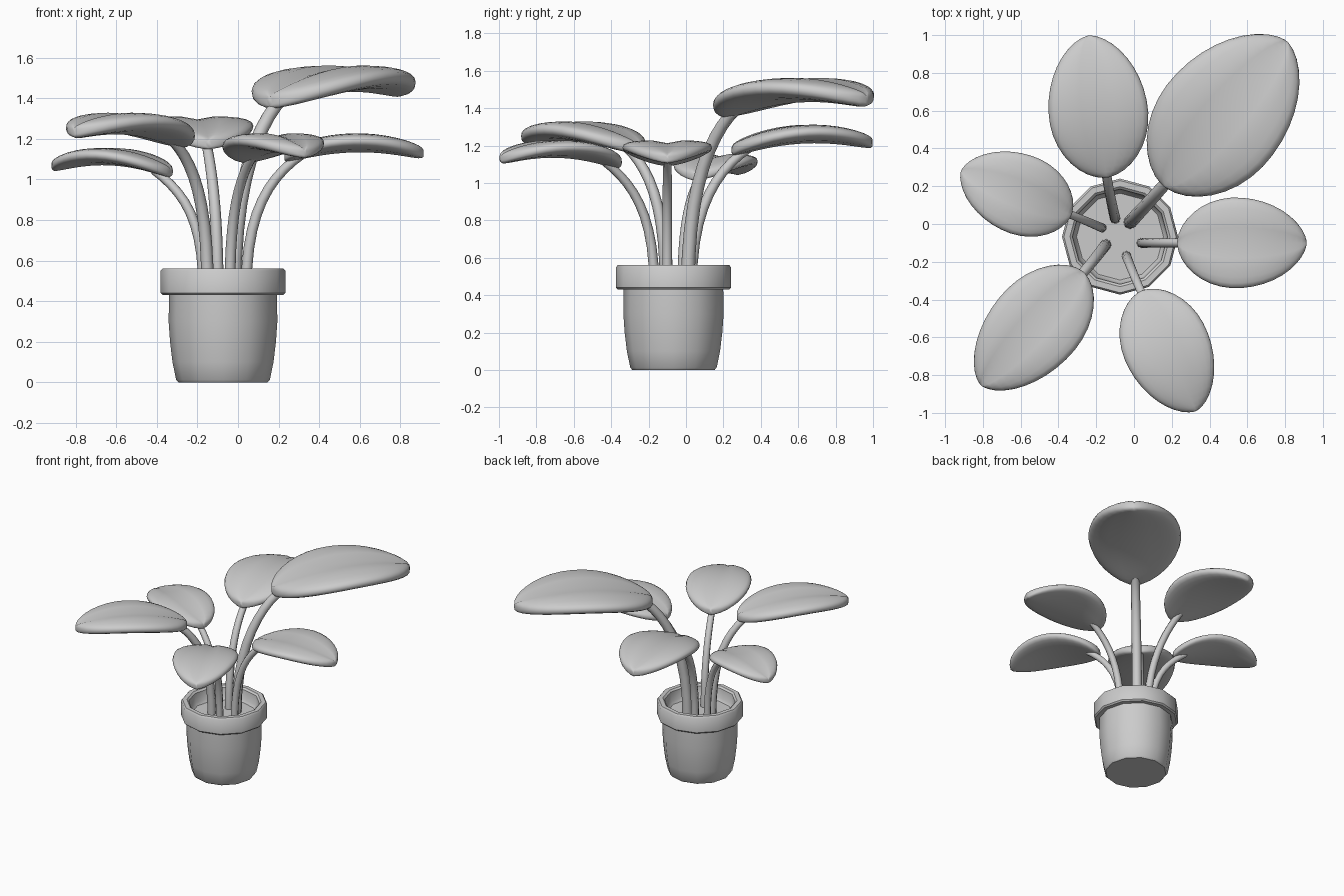
import bpy, bmesh, math
from mathutils import Vector

if "Cube" in bpy.data.objects:
    bpy.data.objects.remove(bpy.data.objects["Cube"])

grey = bpy.data.materials.new("plain grey")
grey.use_nodes = True
grey.diffuse_color = (0.6, 0.6, 0.6, 1)
grey.node_tree.nodes["Principled BSDF"].inputs["Base Color"].default_value = (0.6, 0.6, 0.6, 1)


def finish(obj, angle):
    obj.data.materials.clear()
    obj.data.materials.append(grey)
    bpy.ops.object.select_all(action="DESELECT")
    obj.select_set(True)
    bpy.context.view_layer.objects.active = obj
    if obj.type == "CURVE":
        bpy.ops.object.convert(target="MESH")
    bpy.ops.object.shade_smooth_by_angle(angle=math.radians(angle))


def skin(name, rings, angle):
    """Join closed rings of points into a skin and cap both ends."""
    bm = bmesh.new()
    loops = [[bm.verts.new(p) for p in ring] for ring in rings]
    for a, b in zip(loops, loops[1:]):
        for i in range(len(a)):
            j = (i + 1) % len(a)
            bm.faces.new((a[i], a[j], b[j], b[i]))
    bm.faces.new(loops[0])
    bm.faces.new(loops[-1])
    bmesh.ops.recalc_face_normals(bm, faces=bm.faces)
    mesh = bpy.data.meshes.new(name)
    bm.to_mesh(mesh)
    bm.free()
    obj = bpy.data.objects.new(name, mesh)
    bpy.context.collection.objects.link(obj)
    finish(obj, angle)


# Pot: bulging body, overhanging rim and a sunken soil disc, turned from one profile
POT = Vector((-0.074, -0.067, 0))
SIDES = 12
profile = [(0.22, 0), (0.231, 0.013), (0.249, 0.1), (0.261, 0.2), (0.268, 0.3), (0.266, 0.43),
           (0.297, 0.43), (0.307, 0.44), (0.307, 0.55), (0.297, 0.562),
           (0.265, 0.562), (0.252, 0.55), (0.245, 0.48), (0.23, 0.46)]
skin("pot", [[POT + Vector((r * math.cos(a), r * math.sin(a), z))
              for a in (math.tau * i / SIDES for i in range(SIDES))]
             for r, z in profile], 40)


def rounded(value, power):
    return math.copysign(abs(value) ** power, value)


def leaf(name, base, tip, half_width, heights, thick):
    """Padded leaf with blunt edges, an arched midrib and a groove along it."""
    base, tip = Vector(base), Vector(tip)
    side = Vector((tip.y - base.y, base.x - tip.x)).normalized()
    z0, z1, z2 = heights
    steps, around, widest = 18, 24, 0.45
    rings = []
    for k in range(steps + 1):
        t = 0.5 - 0.5 * math.cos(math.pi * (0.02 + 0.96 * k / steps))
        if t < widest:
            spread = (1 - ((widest - t) / widest) ** 2) ** 0.55
        else:
            spread = (1 - ((t - widest) / (1 - widest)) ** 2) ** 0.6
        centre = base.lerp(tip, t)
        arch = z0 * (1 - t) * (1 - 2 * t) + 4 * z1 * t * (1 - t) + z2 * t * (2 * t - 1)
        depth = thick * spread ** 0.3
        ring = []
        for i in range(around):
            a = math.tau * i / around
            u, v = rounded(math.cos(a), 0.8), rounded(math.sin(a), 0.75)
            groove = depth * max(0, 1 - abs(u) * 3) * (0.3 if v > 0 else 0.1)
            p = centre + side * (half_width * spread * u)
            lift = depth * v - groove + 0.008 * spread * abs(u)
            ring.append((p.x, p.y, arch + lift))
        rings.append(ring)
    skin(name + "_leaf", rings, 80)


def stem(name, root, top, tip, z, radius):
    """Tapered tube rising from the soil and bending out under the leaf."""
    out = (Vector(tip) - Vector(top)).normalized()
    start = Vector((*root, 0.45))
    end = Vector((*(Vector(top) + out * 0.09), z + 0.01))
    curve = bpy.data.curves.new(name + "_stem", "CURVE")
    curve.dimensions = "3D"
    curve.bevel_depth = radius
    curve.bevel_resolution = 2
    curve.resolution_u = 10
    curve.use_fill_caps = True
    spline = curve.splines.new("BEZIER")
    spline.bezier_points.add(1)
    low, high = spline.bezier_points
    low.co, high.co = start, end
    low.handle_left = start - Vector((0, 0, 0.1))
    low.handle_right = start + Vector((0, 0, (z - 0.45) * 0.6))
    back = Vector((out.x * 0.16, out.y * 0.16, 0.11))
    high.handle_left, high.handle_right = end - back, end + back
    high.radius = 0.85
    obj = bpy.data.objects.new(name + "_stem", curve)
    bpy.context.collection.objects.link(obj)
    finish(obj, 60)


# Leaves: name, stem root, leaf base, leaf tip, half width, heights, thickness, stem radius
plants = [
    ("back_left", (-0.02, 0.01), (0.155, 0.2), (0.81, 0.968), 0.335, (1.385, 1.497, 1.445), 0.062, 0.037),
    ("back", (-0.1, 0.03), (-0.145, 0.245), (-0.24, 0.998), 0.263, (1.175, 1.262, 1.215), 0.047, 0.029),
    ("back_right", (-0.17, -0.02), (-0.33, 0.048), (-0.915, 0.283), 0.212, (1.035, 1.113, 1.065), 0.04, 0.026),
    ("left", (0.04, -0.1), (0.228, -0.1), (0.915, -0.1), 0.24, (1.115, 1.182, 1.13), 0.044, 0.027),
    ("front_right", (-0.15, -0.11), (-0.265, -0.255), (-0.81, -0.855), 0.242, (1.185, 1.275, 1.235), 0.051, 0.031),
    ("front", (-0.04, -0.17), (0.035, -0.355), (0.33, -0.99), 0.23, (1.105, 1.182, 1.13), 0.044, 0.027),
]
for name, root, base, tip, width, heights, thick, radius in plants:
    leaf(name, base, tip, width, heights, thick)
    stem(name, root, base, tip, heights[0], radius)
